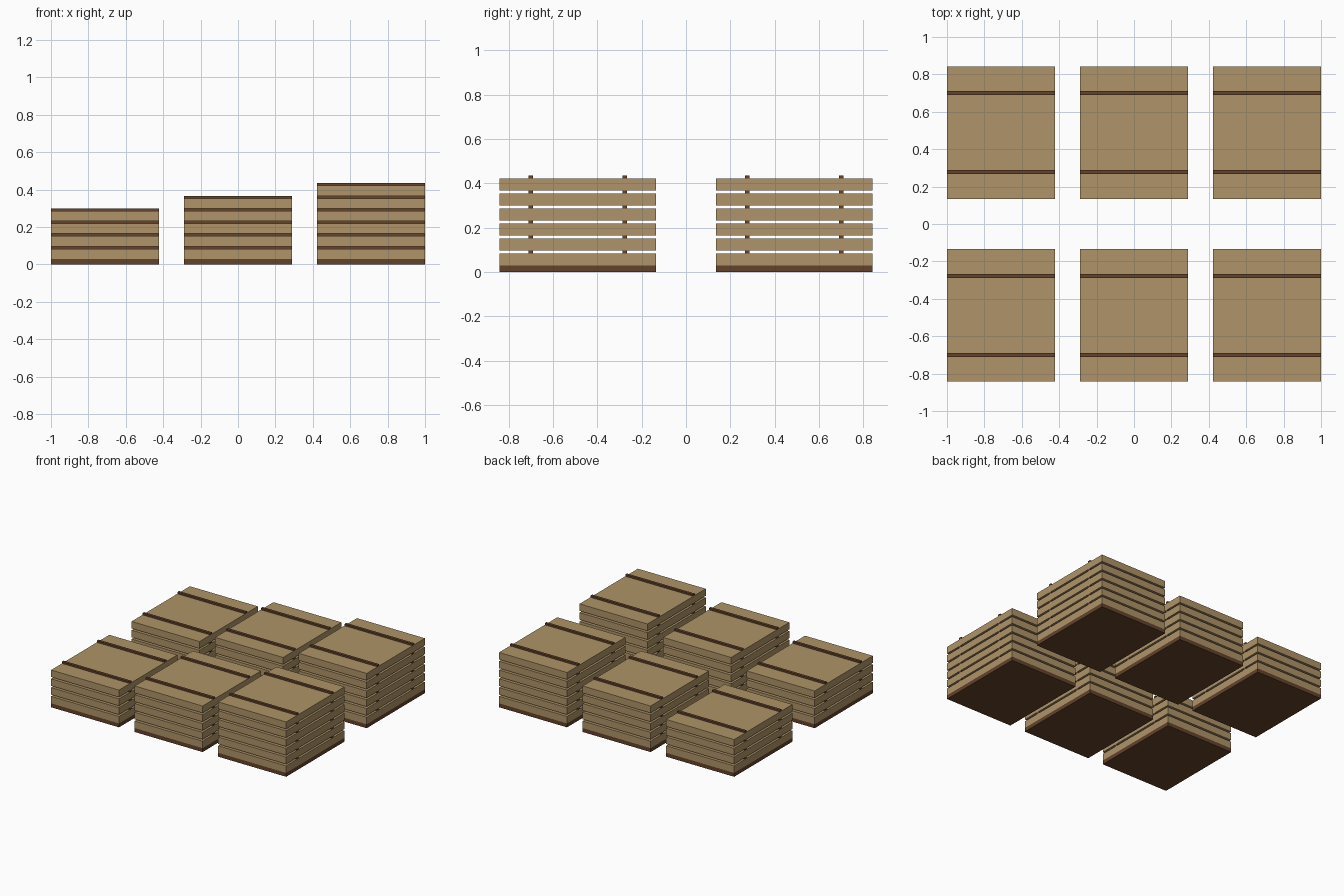
import bpy

if "Cube" in bpy.data.objects:
    bpy.data.objects.remove(bpy.data.objects["Cube"])

PITCH_X, ROW_Y = 0.711, 0.489      # stack spacing
W, D = 0.578, 0.708                # stack footprint
BASE_H, BOARD_H, BATTEN_H = 0.03, 0.054, 0.0135
BATTEN_W, BATTEN_OFF = 0.021, 0.212


def material(name, rgb):
    m = bpy.data.materials.new(name)
    m.diffuse_color = (*rgb, 1)
    m.use_nodes = True
    m.node_tree.nodes["Principled BSDF"].inputs["Base Color"].default_value = m.diffuse_color
    return m


wood = material("light_wood", (0.43, 0.295, 0.138))
dark = material("dark_wood", (0.125, 0.055, 0.023))


def box(name, x, y, z0, sx, sy, sz, mat):
    """Box standing on z0."""
    bpy.ops.mesh.primitive_cube_add(size=1, location=(x, y, z0 + sz / 2))
    o = bpy.context.object
    o.name = name
    o.scale = (sx, sy, sz)
    bpy.ops.object.transform_apply(location=False, rotation=False, scale=True)
    o.data.materials.append(mat)


# Two rows of three lumber stacks, growing from 4 to 6 layers along x
for y in (-ROW_Y, ROW_Y):
    for col, layers in enumerate((4, 5, 6)):
        x = (col - 1) * PITCH_X
        box("stack_base", x, y, 0, W, D, BASE_H, dark)
        for i in range(layers):
            z = BASE_H + i * (BOARD_H + BATTEN_H)
            box("board_layer", x, y, z, W, D, BOARD_H, wood)
            # Pair of spacer battens on top of each layer
            for s in (-1, 1):
                box("spacer_batten", x, y + s * BATTEN_OFF, z + BOARD_H,
                    W, BATTEN_W, BATTEN_H, dark)
